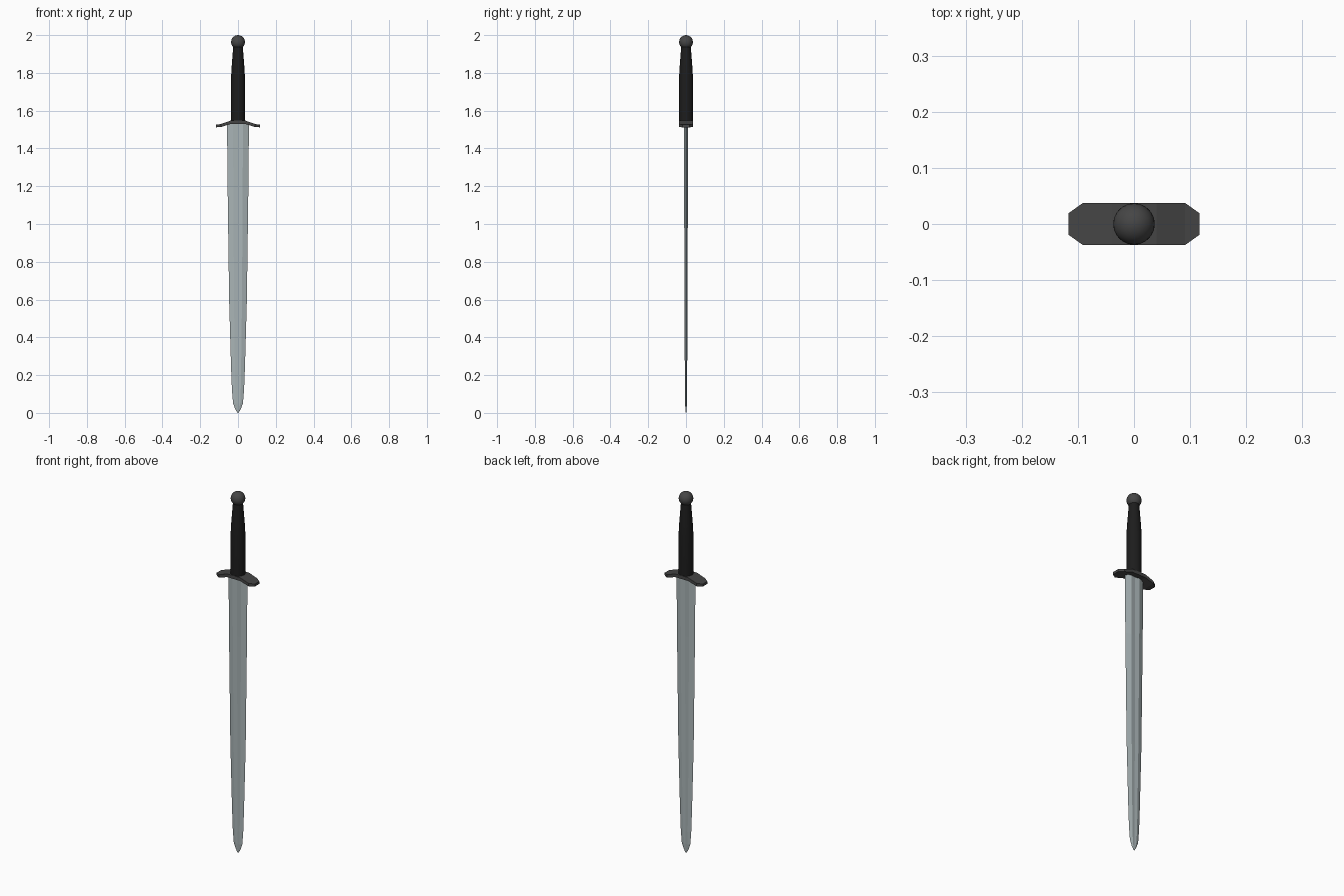
import bpy, bmesh, math

if "Cube" in bpy.data.objects:
    bpy.data.objects.remove(bpy.data.objects["Cube"])


def material(name, rgb):
    m = bpy.data.materials.new(name)
    m.diffuse_color = (*rgb, 1)
    m.use_nodes = True
    m.node_tree.nodes["Principled BSDF"].inputs["Base Color"].default_value = m.diffuse_color
    return m


steel = material("steel", (0.40, 0.46, 0.47))
dark_metal = material("dark_metal", (0.06, 0.06, 0.06))
leather = material("leather", (0.012, 0.012, 0.012))


def finish(name, bm, mat, angle=None):
    bmesh.ops.recalc_face_normals(bm, faces=bm.faces[:])
    mesh = bpy.data.meshes.new(name)
    bm.to_mesh(mesh)
    bm.free()
    mesh.materials.append(mat)
    obj = bpy.data.objects.new(name, mesh)
    bpy.context.collection.objects.link(obj)
    if angle:
        bpy.ops.object.select_all(action='DESELECT')
        obj.select_set(True)
        bpy.context.view_layer.objects.active = obj
        bpy.ops.object.shade_smooth_by_angle(angle=math.radians(angle))
    return obj


def loft(name, rings, mat, angle=None):
    """Skin a closed body through rings of equal point count."""
    bm = bmesh.new()
    loops = [[bm.verts.new(p) for p in ring] for ring in rings]
    n = len(loops[0])
    for a, b in zip(loops, loops[1:]):
        for i in range(n):
            j = (i + 1) % n
            bm.faces.new((a[i], a[j], b[j], b[i]))
    bm.faces.new(loops[0])
    bm.faces.new(loops[-1])
    return finish(name, bm, mat, angle)


# Blade: tapered, with a shallow central groove on both faces
def blade_ring(z, w, t):
    half = [(1, 0), (0.45, 1), (0, 0.75), (-0.45, 1)]
    section = half + [(-x, -y) for x, y in half]
    return [(x * w, y * t, z) for x, y in section]


blade = [(0.0, 0.003, 0.001), (0.02, 0.015, 0.003), (0.05, 0.026, 0.005),
         (0.12, 0.032, 0.006), (0.25, 0.037, 0.0065), (0.6, 0.047, 0.008),
         (1.2, 0.055, 0.010), (1.535, 0.058, 0.012)]
loft("blade", [blade_ring(*s) for s in blade], steel)

# Crossguard: arms droop toward chamfered tips
half_guard = [(0.117, 0.019, 1.512, 1.526), (0.091, 0.0375, 1.513, 1.529),
              (0.04, 0.0375, 1.529, 1.547)]
guard = half_guard + [(-x, y, a, b) for x, y, a, b in reversed(half_guard)]
loft("crossguard", [[(x, -y, a), (x, y, a), (x, y, b), (x, -y, b)]
                    for x, y, a, b in guard], dark_metal)

# Grip: round, narrowing toward the pommel
SIDES = 24
grip = [(1.535, 0.037), (1.77, 0.037), (1.82, 0.0345), (1.945, 0.025)]
loft("grip", [[(r * math.cos(math.tau * i / SIDES), r * math.sin(math.tau * i / SIDES), z)
               for i in range(SIDES)] for z, r in grip], leather, 40)

# Pommel
bm = bmesh.new()
bmesh.ops.create_icosphere(bm, subdivisions=3, radius=0.037)
bmesh.ops.translate(bm, verts=bm.verts[:], vec=(0, 0, 1.963))
finish("pommel", bm, dark_metal, 40)
